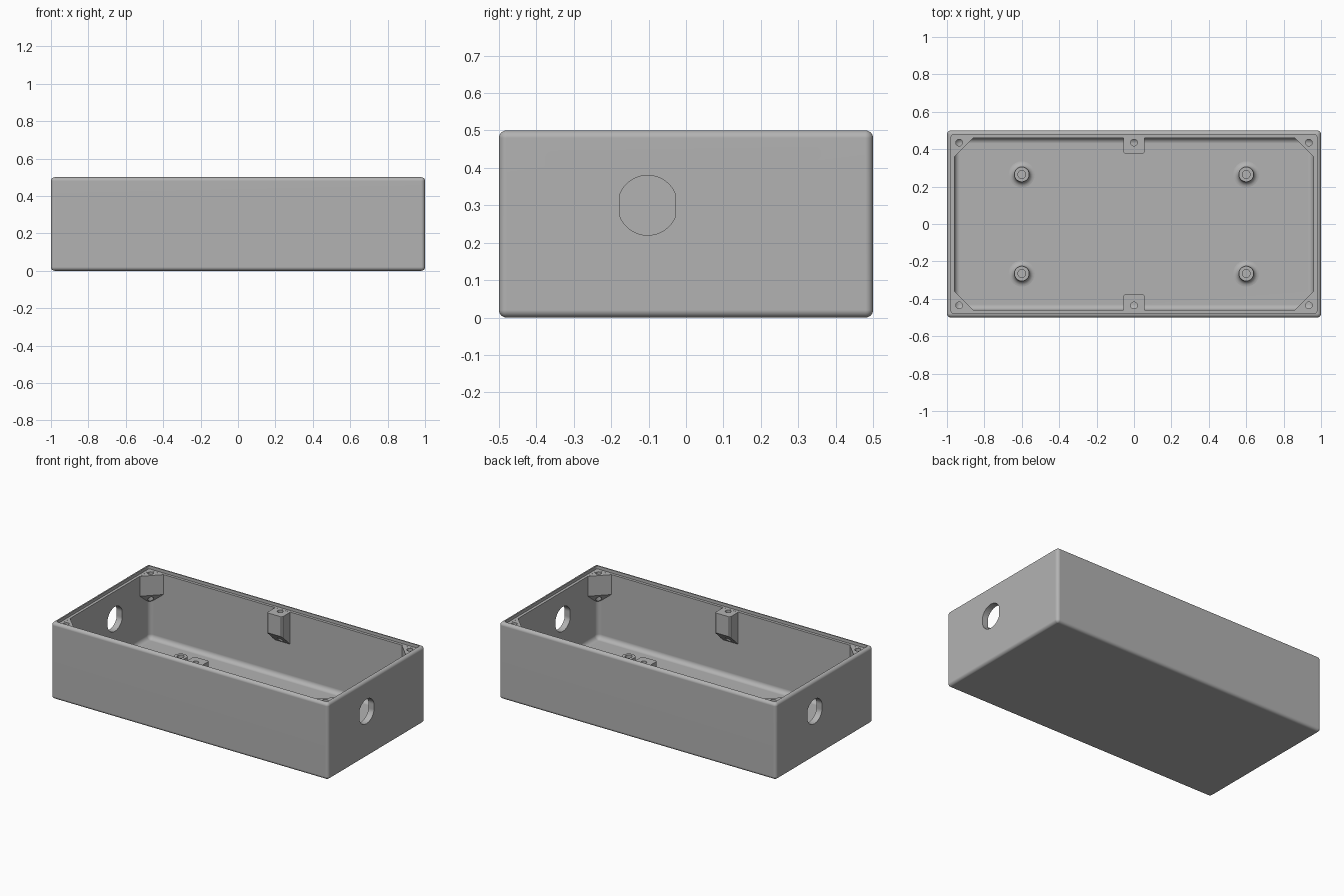
import bpy, bmesh
from math import sin, cos, pi
from mathutils import Vector

cube = bpy.data.objects.get("Cube")
if cube:
    bpy.data.objects.remove(cube, do_unlink=True)

GREY = (0.45, 0.45, 0.45, 1)
mat = bpy.data.materials.new("grey_plastic")
mat.use_nodes = True
mat.diffuse_color = GREY
mat.node_tree.nodes["Principled BSDF"].inputs["Base Color"].default_value = GREY

LEDGE, FLOOR, STEPS = 0.48, 0.04, 6
IX, IY = 0.96, 0.46            # inner wall faces
EMBED = 0.01                   # how far posts sink into the walls


def loft(name, rings):
    """Skin a list of equal-length point loops and cap both ends."""
    bm = bmesh.new()
    loops = [[bm.verts.new(p) for p in ring] for ring in rings]
    n = len(loops[0])
    for a, b in zip(loops, loops[1:]):
        for i in range(n):
            j = (i + 1) % n
            bm.faces.new((a[i], a[j], b[j], b[i]))
    bm.faces.new(loops[0][::-1])
    bm.faces.new(loops[-1])
    bmesh.ops.remove_doubles(bm, verts=bm.verts, dist=0.00005)
    bmesh.ops.recalc_face_normals(bm, faces=bm.faces)
    mesh = bpy.data.meshes.new(name)
    bm.to_mesh(mesh)
    bm.free()
    mesh.materials.append(mat)
    obj = bpy.data.objects.new(name, mesh)
    bpy.context.collection.objects.link(obj)
    return obj


def rounded(hx, hy, r, z, cx=0, cy=0):
    """Rounded rectangle loop; a circle when hx == hy == r."""
    pts = []
    for q, (sx, sy) in enumerate(((1, 1), (-1, 1), (-1, -1), (1, -1))):
        for k in range(STEPS + 1):
            a = (q + k / STEPS) * pi / 2
            pts.append(Vector((cx + sx * (hx - r) + r * cos(a),
                               cy + sy * (hy - r) + r * sin(a), z)))
    return pts


def select(obj):
    bpy.ops.object.select_all(action='DESELECT')
    obj.select_set(True)
    bpy.context.view_layer.objects.active = obj


def cut(obj, cutter):
    mod = obj.modifiers.new("cut", 'BOOLEAN')
    mod.operation, mod.solver, mod.object = 'DIFFERENCE', 'EXACT', cutter
    select(obj)
    bpy.ops.object.modifier_apply(modifier=mod.name)
    bpy.data.objects.remove(cutter, do_unlink=True)


def finish(obj):
    select(obj)
    bpy.ops.object.shade_smooth_by_angle(angle=pi / 6)
    mod = obj.modifiers.new("flat_face_normals", 'WEIGHTED_NORMAL')
    mod.keep_sharp = True


# Box body: outer shell, lip, recessed ledge, inner walls, filleted floor
R, RIN = 0.02, 0.03
quarter = [k / STEPS * pi / 2 for k in range(STEPS + 1)]


def shell(inset, z, r):
    return rounded(1 - inset, 0.5 - inset, max(r, 0), z)


rings = [shell(R * (1 - sin(a)), R * (1 - cos(a)), R * sin(a)) for a in quarter]
rings += [shell(R * (1 - cos(a)), 0.5 - R * (1 - sin(a)), R * cos(a) + 0.001)
          for a in quarter]
rings += [shell(0.022, 0.5, 0.014), shell(0.022, LEDGE, 0.014)]
rings += [shell(0.04, LEDGE, RIN)]
rings += [shell(0.04 + RIN * (1 - cos(a)), FLOOR + RIN * (1 - sin(a)), RIN * cos(a))
          for a in quarter]
body = loft("box_body", rings)

# Cable holes with flattened sides, one in each end wall
for side in (1, -1):
    def outline(x):
        pts = []
        for k in range(48):
            a = (k + 0.5) / 48 * 2 * pi
            y = max(-0.075, min(0.075, 0.08 * cos(a)))
            pts.append(Vector((side * x, -side * 0.1025 + y, 0.3 + 0.08 * sin(a))))
        return pts
    cut(body, loft("hole_cutter", [outline(0.9), outline(1.1)]))
finish(body)


# Screw posts: vertical front, underside sloping down towards the wall
def post(name, outline, bottom, hole):
    low = [Vector((x, y, bottom(x, y))) for x, y in outline]
    high = [Vector((x, y, LEDGE - 0.0005)) for x, y in outline]
    obj = loft(name, [low, high])
    r = 0.018
    cut(obj, loft("screw_cutter", [rounded(r, r, r, z, *hole) for z in (0.1, 0.6)]))
    finish(obj)


FRONT_Z, WALL_Z = 0.35, 0.27
wx, wy = IX + EMBED, IY + EMBED
for sy, end in ((-1, "front"), (1, "back")):
    for sx, side in ((-1, "right"), (1, "left")):
        leg = 0.1 + 2 * EMBED
        tri = [(wx, wy), (wx - leg, wy), (wx, wy - leg)]
        post(f"corner_post_{end}_{side}", [(sx * x, sy * y) for x, y in tri],
             lambda x, y: FRONT_Z - (FRONT_Z - WALL_Z) * (abs(x) + abs(y) - 1.32) / 0.1,
             (sx * 0.935, sy * 0.435))
    w, yf, c = 0.055, 0.375, 0.008
    shape = [(-w, wy), (-w, yf + c), (c - w, yf), (w - c, yf), (w, yf + c), (w, wy)]
    post(f"middle_post_{end}", [(x, sy * y) for x, y in shape],
         lambda x, y: FRONT_Z - (FRONT_Z - WALL_Z) * (abs(y) - 0.375) / 0.085,
         (0, sy * 0.435))

# Floor standoffs with filleted foot and blind screw hole
profile = [(0.07, FLOOR - 0.005)]
profile += [(0.07 - 0.03 * sin(a), FLOOR + 0.03 * (1 - cos(a))) for a in quarter]
profile += [(0.04, 0.09), (0.021, 0.09), (0.021, FLOOR + 0.004)]
for sy, end in ((-1, "front"), (1, "back")):
    for sx, side in ((-1, "right"), (1, "left")):
        finish(loft(f"standoff_{end}_{side}",
                    [rounded(r, r, r, z, sx * 0.6, sy * 0.265) for r, z in profile]))
